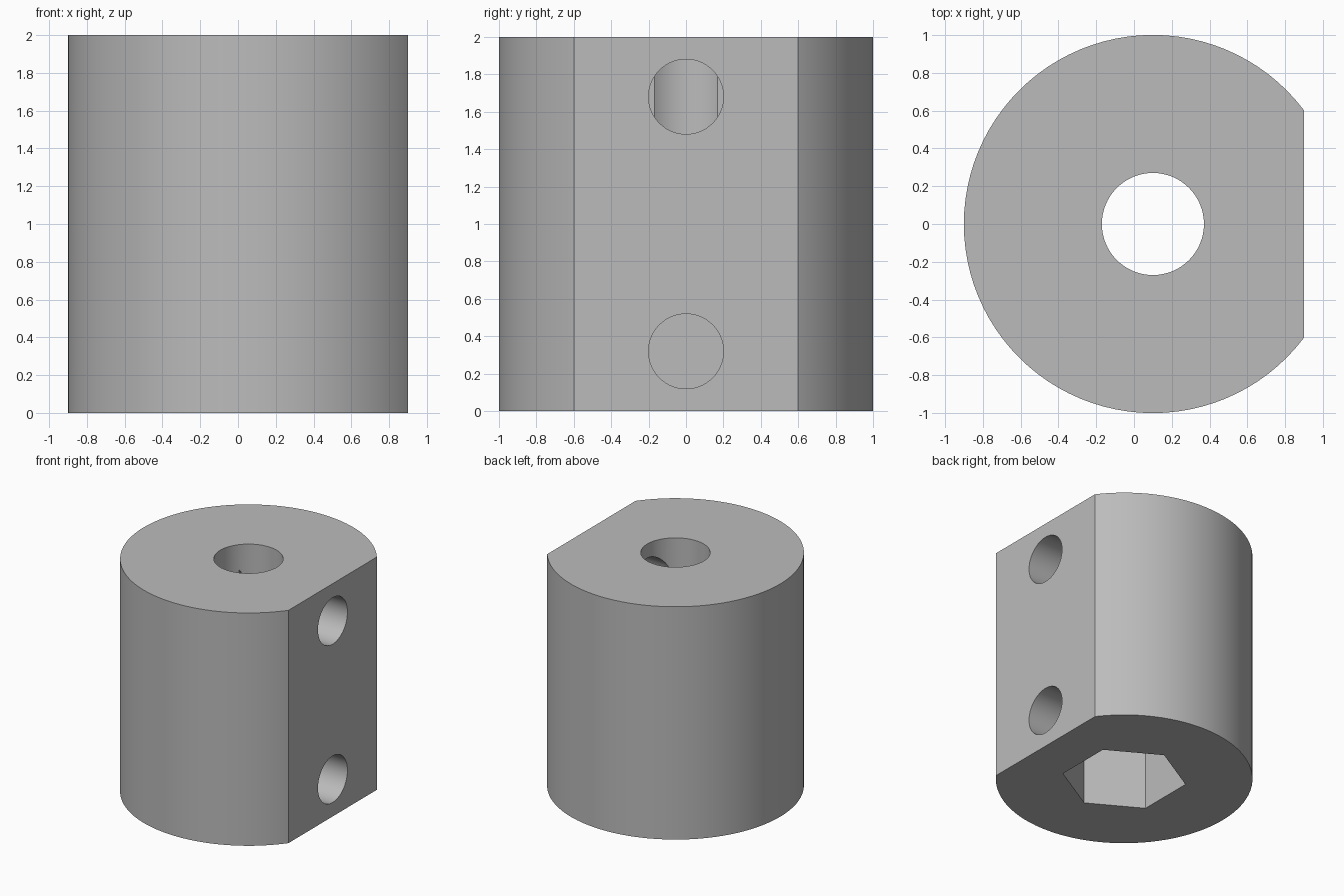
import bpy
import math

AXIS_X = 0.1      # centre of the round body; the flat shifts it off the origin
FLAT_X = 0.9
SIDE_END_X = -0.11

default_cube = bpy.data.objects.get("Cube")
if default_cube:
    bpy.data.objects.remove(default_cube, do_unlink=True)

# Single plain grey
grey = bpy.data.materials.new("plain grey")
grey.use_nodes = True
colour = (0.5, 0.5, 0.5, 1.0)
grey.diffuse_color = colour
grey.node_tree.nodes["Principled BSDF"].inputs["Base Color"].default_value = colour


def prism(name, sides, radius, start, end, turn=(0, 0, 0)):
    """Round or polygonal bar between two points on its own axis."""
    centre = [(a + b) / 2 for a, b in zip(start, end)]
    bpy.ops.mesh.primitive_cylinder_add(
        vertices=sides, radius=radius, depth=math.dist(start, end),
        location=centre, rotation=turn)
    obj = bpy.context.object
    obj.name = name
    obj.data.materials.append(grey)
    return obj


# Round collar body
body = prism("collar_body", 96, 1.0, (AXIS_X, 0, 0), (AXIS_X, 0, 2))

# Cutters: side flat, shaft bore, hexagonal socket, two set screw holes
bpy.ops.mesh.primitive_cube_add(size=3, location=(FLAT_X + 1.5, 0, 1))
flat = bpy.context.object
flat.name = "flat_cutter"
flat.data.materials.append(grey)

cutters = [
    flat,
    prism("bore_cutter", 64, 0.27, (AXIS_X, 0, 0.5), (AXIS_X, 0, 2.5)),
    prism("hex_socket_cutter", 6, 0.485, (AXIS_X, 0, -0.5), (AXIS_X, 0, 1.0)),
]
for label, z in (("upper", 1.68), ("lower", 0.32)):
    cutters.append(prism(label + "_screw_hole_cutter", 64, 0.2,
                         (SIDE_END_X, 0, z), (FLAT_X + 0.4, 0, z),
                         (0, math.pi / 2, 0)))

bpy.ops.object.select_all(action='DESELECT')
body.select_set(True)
bpy.context.view_layer.objects.active = body
for cutter in cutters:
    cut = body.modifiers.new(cutter.name, 'BOOLEAN')
    cut.operation = 'DIFFERENCE'
    cut.solver = 'EXACT'
    cut.object = cutter
    bpy.ops.object.modifier_apply(modifier=cut.name)
for cutter in cutters:
    bpy.data.objects.remove(cutter, do_unlink=True)

# Smooth round walls, crisp rims
bpy.ops.object.shade_smooth_by_angle(angle=math.radians(25))
